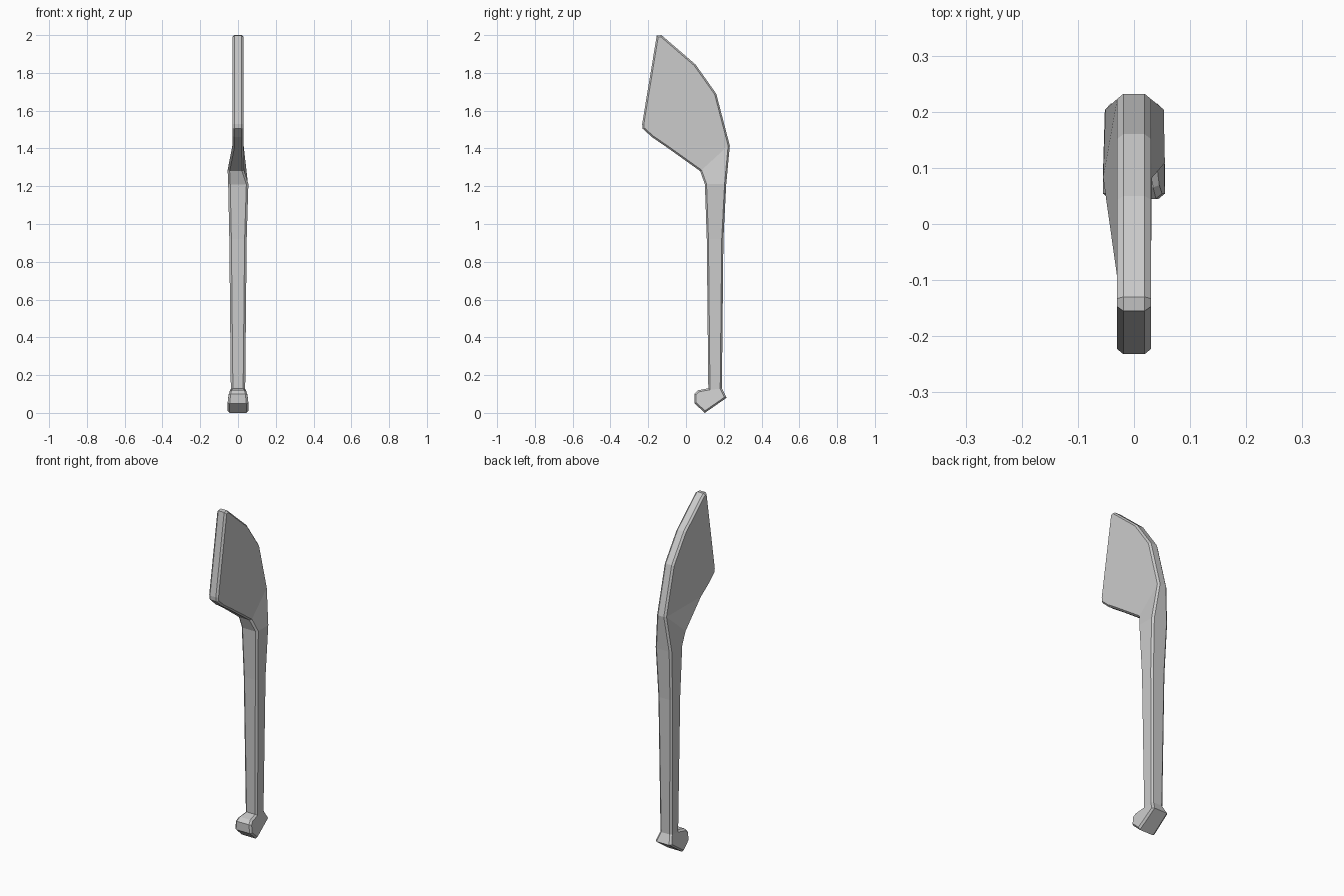
import bpy, bmesh
from mathutils import Vector

if "Cube" in bpy.data.objects:
    bpy.data.objects.remove(bpy.data.objects["Cube"])

# Side outline: y, z, half thickness on -x side, half thickness on +x side
outline = [
    (0.10, 0.00, .055, .055), (0.215, 0.08, .052, .052),      # pommel
    (0.19, 0.13, .038, .038), (0.198, 0.92, .046, .046),      # handle back
    (0.213, 1.21, .051, .053), (0.232, 1.415, .03, .03),      # shoulder
    (0.16, 1.69, .03, .03), (0.05, 1.845, .03, .03),          # blade back
    (-0.13, 2.0, .03, .03), (-0.155, 1.997, .03, .03),        # tip
    (-0.232, 1.53, .03, .03), (-0.23, 1.505, .03, .03),
    (-0.18, 1.46, .03, .03), (-0.10, 1.405, .03, .03),        # blade heel
    (0.075, 1.28, .055, .032), (0.10, 1.21, .052, .055),      # neck
    (0.11, 0.92, .046, .046), (0.118, 0.13, .038, .038),      # handle front
    (0.065, 0.12, .045, .045), (0.045, 0.10, .05, .05),
    (0.045, 0.05, .055, .055),
]
# Side panels as outline indices: blade, shoulder, neck, handle, pommel
panels = [range(5, 14), (13, 14, 5), (14, 15, 4, 5), (15, 16, 3, 4),
          (16, 17, 2, 3), (17, 18, 19, 20, 0, 1, 2)]
n = len(outline)
pts = [Vector(p[:2]) for p in outline]


def inset(i, d):
    """Outline point moved inwards by d."""
    a = (pts[i] - pts[i - 1]).normalized()
    b = (pts[(i + 1) % n] - pts[i]).normalized()
    na, nb = Vector((-a.y, a.x)), Vector((-b.y, b.x))
    return pts[i] + (na + nb) * d / (1 + na.dot(nb))


bm = bmesh.new()


def ring(side, d, chamfer):
    out = []
    for i, p in enumerate(outline):
        y, z = inset(i, d)
        half = p[2] if side < 0 else p[3]
        out.append(bm.verts.new((side * (half - chamfer), y, z)))
    return out


# Chamfered cross-section: flat side, rim, rim, flat side
rings = [ring(-1, .009, 0), ring(-1, 0, .011), ring(1, 0, .011), ring(1, .009, 0)]
for a, b in zip(rings, rings[1:]):
    for i in range(n):
        j = (i + 1) % n
        bm.faces.new((a[i], a[j], b[j], b[i]))
for r in (rings[0], rings[3]):
    for panel in panels:
        bm.faces.new([r[i] for i in panel])
bmesh.ops.recalc_face_normals(bm, faces=bm.faces)

mesh = bpy.data.meshes.new("cleaver")
bm.to_mesh(mesh)
bm.free()
bpy.context.collection.objects.link(bpy.data.objects.new("cleaver", mesh))
